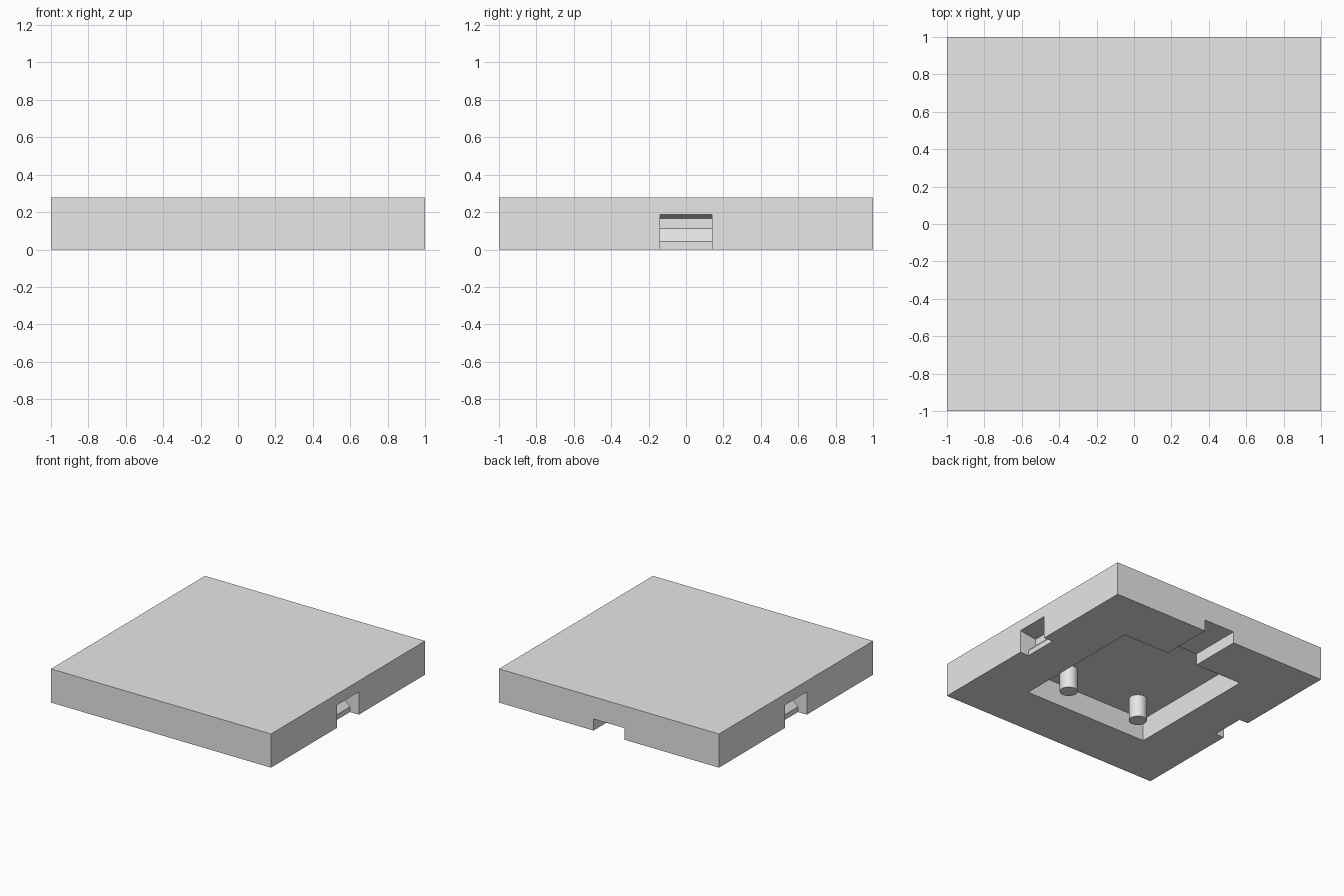
import bpy
import bmesh
import math

cube = bpy.data.objects.get("Cube")
if cube:
    bpy.data.objects.remove(cube, do_unlink=True)

HEIGHT = 0.277
CAVITY_TOP = 0.185
NOTCH = 0.14      # half width of every edge notch

grey = bpy.data.materials.new("light_grey")
grey.use_nodes = True
grey.diffuse_color = (0.8, 0.8, 0.8, 1)
grey.node_tree.nodes["Principled BSDF"].inputs["Base Color"].default_value = (0.8, 0.8, 0.8, 1)


def add_object(name, bm):
    bmesh.ops.recalc_face_normals(bm, faces=bm.faces)
    mesh = bpy.data.meshes.new(name)
    bm.to_mesh(mesh)
    bm.free()
    mesh.materials.append(grey)
    obj = bpy.data.objects.new(name, mesh)
    bpy.context.collection.objects.link(obj)
    return obj


def prism(name, profile, y0, y1):
    """Extrude an (x, z) profile along y."""
    bm = bmesh.new()
    face = bm.faces.new([bm.verts.new((x, y0, z)) for x, z in profile])
    result = bmesh.ops.extrude_face_region(bm, geom=[face])
    moved = [v for v in result["geom"] if isinstance(v, bmesh.types.BMVert)]
    bmesh.ops.translate(bm, verts=moved, vec=(0, y1 - y0, 0))
    return add_object(name, bm)


def box(name, half_x, y0, y1, z0, z1):
    return prism(name, [(-half_x, z0), (half_x, z0), (half_x, z1), (-half_x, z1)], y0, y1)


# Square plate
plate = box("plate", 1, -1, 1, 0, HEIGHT)

# Hollow underside and the channel that opens through the back edge
cutters = [
    box("cavity_cutter", 0.565, -0.565, 0.565, -0.1, CAVITY_TOP),
    box("back_channel_cutter", NOTCH, 0.5, 1.1, -0.1, 0.095),
]

# Finger notches with a lower lip, one on each side edge
notch_profile = [(1.1, -0.1), (0.92, -0.1), (0.92, 0.043), (0.85, 0.112),
                 (0.85, 0.166), (1.0, 0.187), (1.1, 0.201)]
for label, side in (("left", 1), ("right", -1)):
    points = [(side * x, z) for x, z in notch_profile]
    cutters.append(prism(label + "_notch_cutter", points, -NOTCH, NOTCH))

# Cut the plate, then drop the cutters
bpy.context.view_layer.objects.active = plate
for cutter in cutters:
    cutter.hide_render = True
    cut = plate.modifiers.new(cutter.name, "BOOLEAN")
    cut.operation = "DIFFERENCE"
    cut.solver = "EXACT"
    cut.object = cutter
    bpy.ops.object.modifier_apply(modifier=cut.name)
    bpy.data.objects.remove(cutter, do_unlink=True)

# Round locating pegs hanging from the cavity ceiling
for label, side in (("left", 1), ("right", -1)):
    bm = bmesh.new()
    bmesh.ops.create_cone(bm, cap_ends=True, segments=32, radius1=0.068,
                          radius2=0.068, depth=0.2)
    bmesh.ops.translate(bm, verts=bm.verts, vec=(side * 0.34, -0.36, 0.1))
    peg = add_object(label + "_peg", bm)
    bpy.ops.object.select_all(action="DESELECT")
    peg.select_set(True)
    bpy.context.view_layer.objects.active = peg
    bpy.ops.object.shade_smooth_by_angle(angle=math.radians(40))
